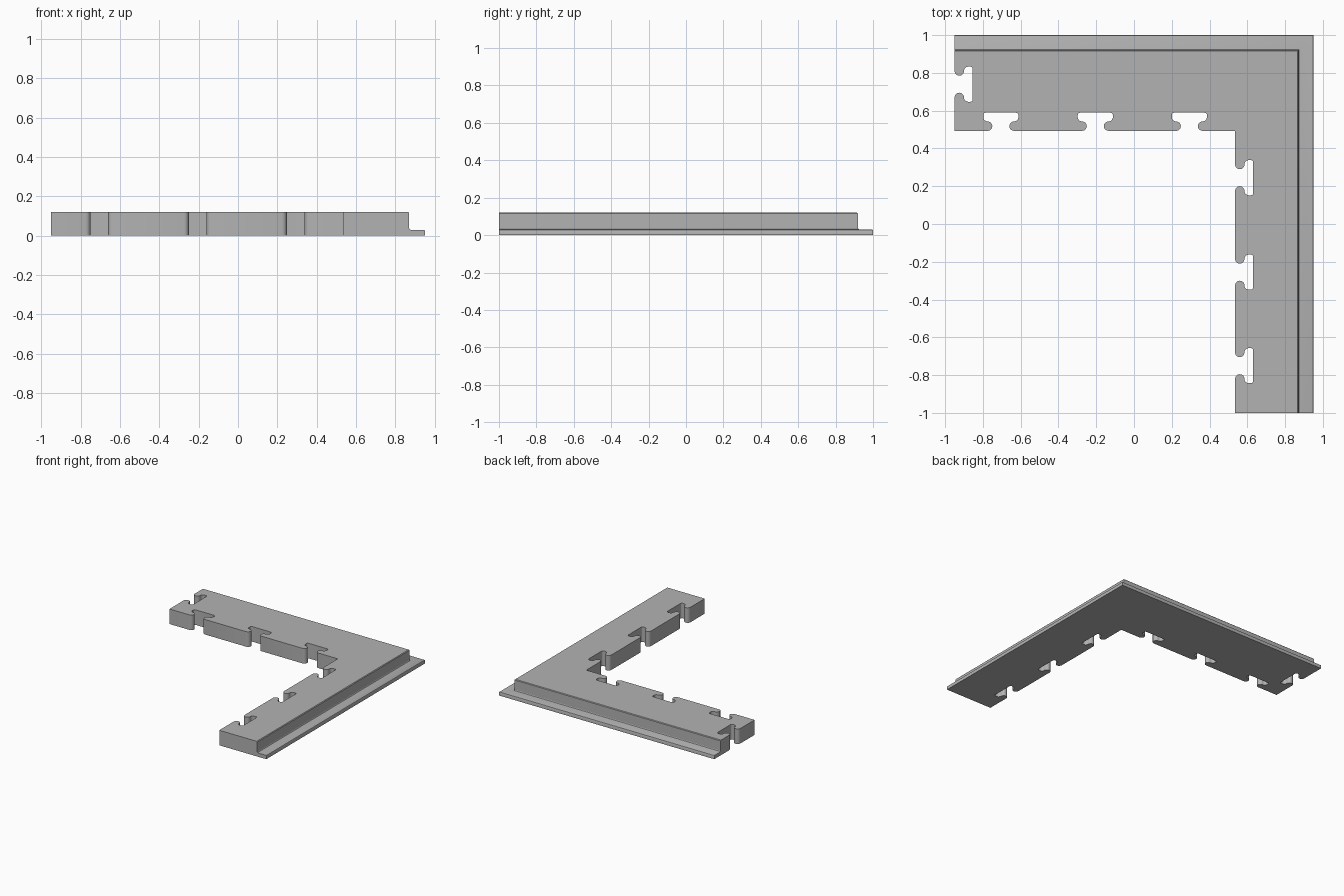
import bpy, bmesh
from math import sin, cos, radians
from mathutils import Vector

if "Cube" in bpy.data.objects:
    bpy.data.objects.remove(bpy.data.objects["Cube"])

HEIGHT = 0.12
LEFT, FRONT = -0.95, -1.0
STEP_X, STEP_Y = 0.87, 0.92      # outer wall of the raised body
INNER_X, INNER_Y = 0.535, 0.493  # inner edges of the two arms


def arc(cx, cy, r, start, end, n=8):
    angles = [radians(start + (end - start) * i / n) for i in range(n + 1)]
    return [(cx + r * cos(a), cy + r * sin(a)) for a in angles]


# Half a puzzle socket: rounded lip, cavity end, cavity corner
half = (arc(-0.07, 0.025, 0.025, -90, 90)
        + arc(-0.07, 0.073, 0.023, -90, -180)[1:]
        + arc(-0.081, 0.084, 0.012, 180, 90, 4))
SOCKET = half + [(-t, n) for t, n in reversed(half)]


def socket(centre, along):
    """Socket outline on an edge, cut to the left of the travel direction."""
    c, t = Vector(centre), Vector(along)
    normal = Vector((-t.y, t.x))
    return [c + t * a + normal * b for a, b in SOCKET]


# Inner outline, from the left end round to the front end
inner = socket((LEFT, 0.74), (0, -1)) + [Vector((LEFT, INNER_Y))]
for x in (-0.705, -0.205, 0.293):
    inner += socket((x, INNER_Y), (1, 0))
inner.append(Vector((INNER_X, INNER_Y)))
for y in (0.245, -0.255, -0.75):
    inner += socket((INNER_X, y), (0, -1))
inner.append(Vector((INNER_X, FRONT)))

# Outer edge profile: distance beyond the body wall, height
profile = ([(0.08, 0), (0.08, 0.024), (0.078, 0.028), (0.074, 0.03)]
           + [(0.008, 0.03), (0.003, 0.032), (0, 0.037)]
           + [(0, 0.115), (-0.005, HEIGHT)])

bm = bmesh.new()
bottom = [bm.verts.new((p.x, p.y, 0)) for p in inner]
top = [bm.verts.new((p.x, p.y, HEIGHT)) for p in inner]
rings = [[bm.verts.new(p) for p in ((STEP_X + d, FRONT, z),
                                    (STEP_X + d, STEP_Y + d, z),
                                    (LEFT, STEP_Y + d, z))]
         for d, z in profile]

# Inner walls
for i in range(len(inner) - 1):
    bm.faces.new((bottom[i], bottom[i + 1], top[i + 1], top[i]))
# Stepped outer walls, mitred at the corner
for low, high in zip(rings, rings[1:]):
    for i in range(2):
        bm.faces.new((low[i], low[i + 1], high[i + 1], high[i]))
# End faces, top and underside
bm.faces.new([bottom[-1]] + [r[0] for r in rings] + [top[-1]])
bm.faces.new([top[0]] + [r[2] for r in reversed(rings)] + [bottom[0]])
bm.faces.new(top + rings[-1])
bm.faces.new(list(reversed(bottom + rings[0])))
bmesh.ops.recalc_face_normals(bm, faces=bm.faces)

mesh = bpy.data.meshes.new("corner_edge_tile")
bm.to_mesh(mesh)
bm.free()
tile = bpy.data.objects.new("corner_edge_tile", mesh)
bpy.context.collection.objects.link(tile)

# Plain grey
grey = bpy.data.materials.new("mid grey")
grey.use_nodes = True
colour = (0.45, 0.45, 0.45, 1)
grey.diffuse_color = colour
grey.node_tree.nodes["Principled BSDF"].inputs["Base Color"].default_value = colour
mesh.materials.append(grey)

bpy.context.view_layer.objects.active = tile
tile.select_set(True)
bpy.ops.object.shade_smooth_by_angle(angle=radians(30))
